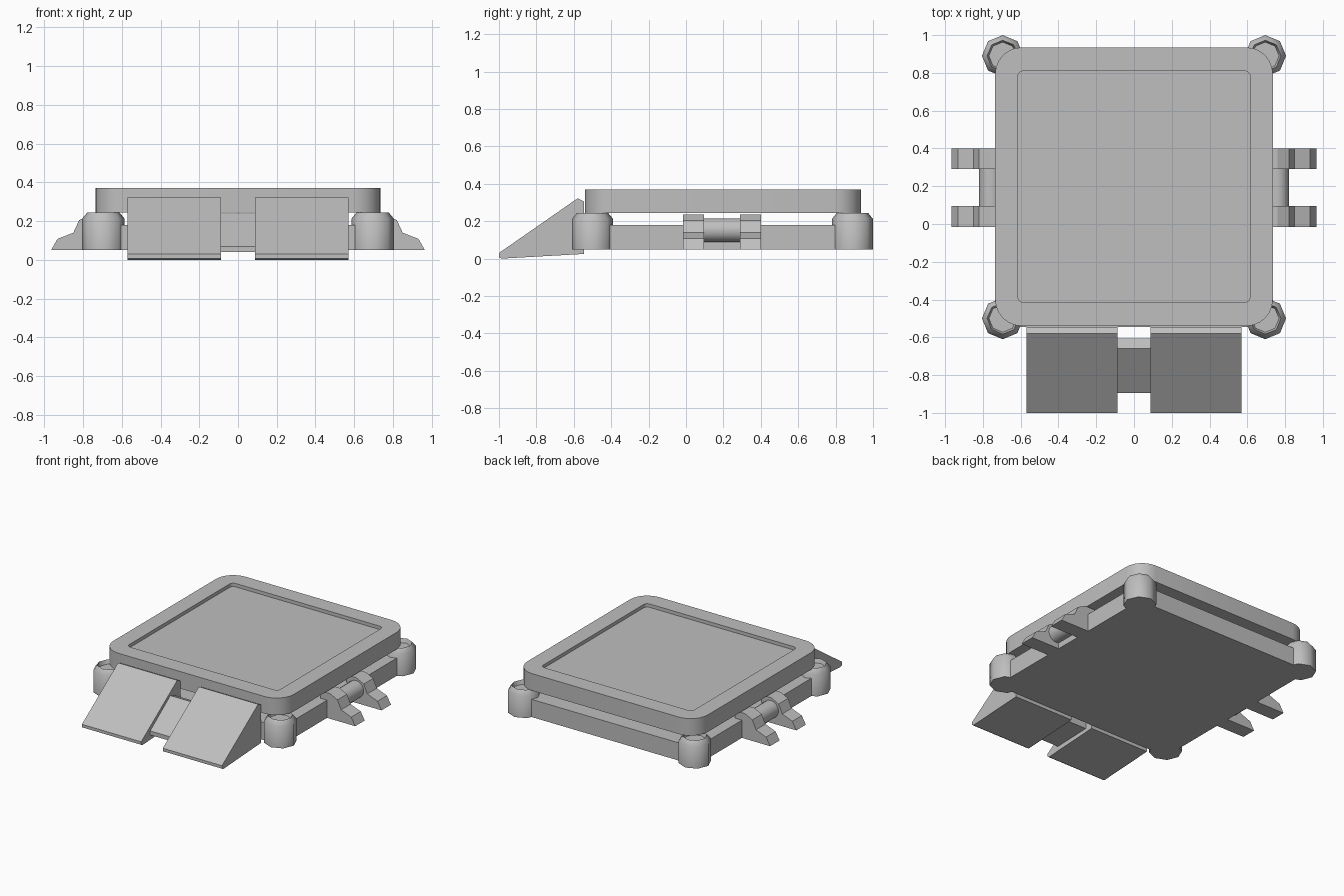
import bpy, bmesh, math

cube = bpy.data.objects.get("Cube")
if cube:
    bpy.data.objects.remove(cube, do_unlink=True)

grey = bpy.data.materials.new("plain_grey")
GREY = (0.52, 0.52, 0.52, 1)
grey.diffuse_color = GREY
grey.use_nodes = True
grey.node_tree.nodes["Principled BSDF"].inputs["Base Color"].default_value = GREY


def loft(name, rings, smooth=None):
    """Skin a stack of equal-length rings of points and cap both ends."""
    bm = bmesh.new()
    loops = [[bm.verts.new(p) for p in ring] for ring in rings]
    n = len(loops[0])
    for a, b in zip(loops, loops[1:]):
        for i in range(n):
            j = (i + 1) % n
            bm.faces.new((a[i], a[j], b[j], b[i]))
    bm.faces.new(loops[0][::-1])
    bm.faces.new(loops[-1])
    bmesh.ops.recalc_face_normals(bm, faces=bm.faces)
    mesh = bpy.data.meshes.new(name)
    bm.to_mesh(mesh)
    bm.free()
    mesh.materials.append(grey)
    ob = bpy.data.objects.new(name, mesh)
    bpy.context.collection.objects.link(ob)
    if smooth:
        bpy.ops.object.select_all(action='DESELECT')
        ob.select_set(True)
        bpy.context.view_layer.objects.active = ob
        bpy.ops.object.shade_smooth_by_angle(angle=math.radians(smooth))
    return ob


def rounded_rect(hx, y0, y1, r, z, seg=6):
    pts = []
    corners = [(hx - r, y1 - r), (r - hx, y1 - r), (r - hx, y0 + r), (hx - r, y0 + r)]
    for k, (cx, cy) in enumerate(corners):
        for i in range(seg + 1):
            a = math.pi / 2 * (k + i / seg)
            pts.append((cx + r * math.cos(a), cy + r * math.sin(a), z))
    return pts


def octagon(cx, cy, r, z):
    return [(cx + r * math.cos(i * math.pi / 4), cy + r * math.sin(i * math.pi / 4), z)
            for i in range(8)]


# Top slab with a sunken rounded panel
loft("top_slab", [rounded_rect(0.735, -0.54, 0.935, 0.14, 0.245),
                  rounded_rect(0.735, -0.54, 0.935, 0.14, 0.37),
                  rounded_rect(0.615, -0.415, 0.81, 0.03, 0.37),
                  rounded_rect(0.615, -0.415, 0.81, 0.03, 0.345)], 35)

# Flat base plate
loft("base_plate", [[(-0.735, -0.545, z), (0.735, -0.545, z),
                     (0.735, 0.935, z), (-0.735, 0.935, z)] for z in (0.05, 0.18)])

# Octagonal corner posts with a bevelled, hollowed cap
POST = [(0.11, 0.05), (0.11, 0.212), (0.083, 0.245), (0.073, 0.215)]
for side, sx in (("left", 1), ("right", -1)):
    for end, cy in (("front", -0.50), ("back", 0.89)):
        loft(f"{end}_{side}_post", [octagon(sx * 0.695, cy, r, z) for r, z in POST], 46)

# Two wedge ramps and the smaller wedge joining them
RAMP = [(-0.985, 0.0), (-1.0, 0.008), (-1.0, 0.03), (-0.58, 0.322), (-0.545, 0.305), (-0.545, 0.025)]
LINK = [(-0.895, 0.04), (-0.895, 0.07), (-0.66, 0.24), (-0.605, 0.22), (-0.605, 0.05)]
for name, prof, x0, x1 in (("left_ramp", RAMP, 0.088, 0.57),
                           ("right_ramp", RAMP, -0.57, -0.088),
                           ("ramp_link", LINK, -0.088, 0.088)):
    loft(name, [[(x, y, z) for y, z in prof] for x in (x0, x1)])

# Side brackets: two stepped arms and a round bar on each side
ARM = [(0.68, 0.05), (0.965, 0.05), (0.932, 0.108), (0.85, 0.14),
       (0.82, 0.205), (0.76, 0.235), (0.68, 0.235)]
BAR = [(0.757 + 0.063 * math.cos(i * math.pi / 8), 0.152 + 0.063 * math.sin(i * math.pi / 8))
       for i in range(16)]
for side, sx in (("left", 1), ("right", -1)):
    for name, prof, y0, y1, smooth in (("front_arm", ARM, -0.015, 0.095, None),
                                       ("back_arm", ARM, 0.29, 0.40, None),
                                       ("bar", BAR, 0.09, 0.295, 35)):
        loft(f"{side}_bracket_{name}",
             [[(sx * x, y, z) for x, z in prof] for y in (y0, y1)], smooth)
